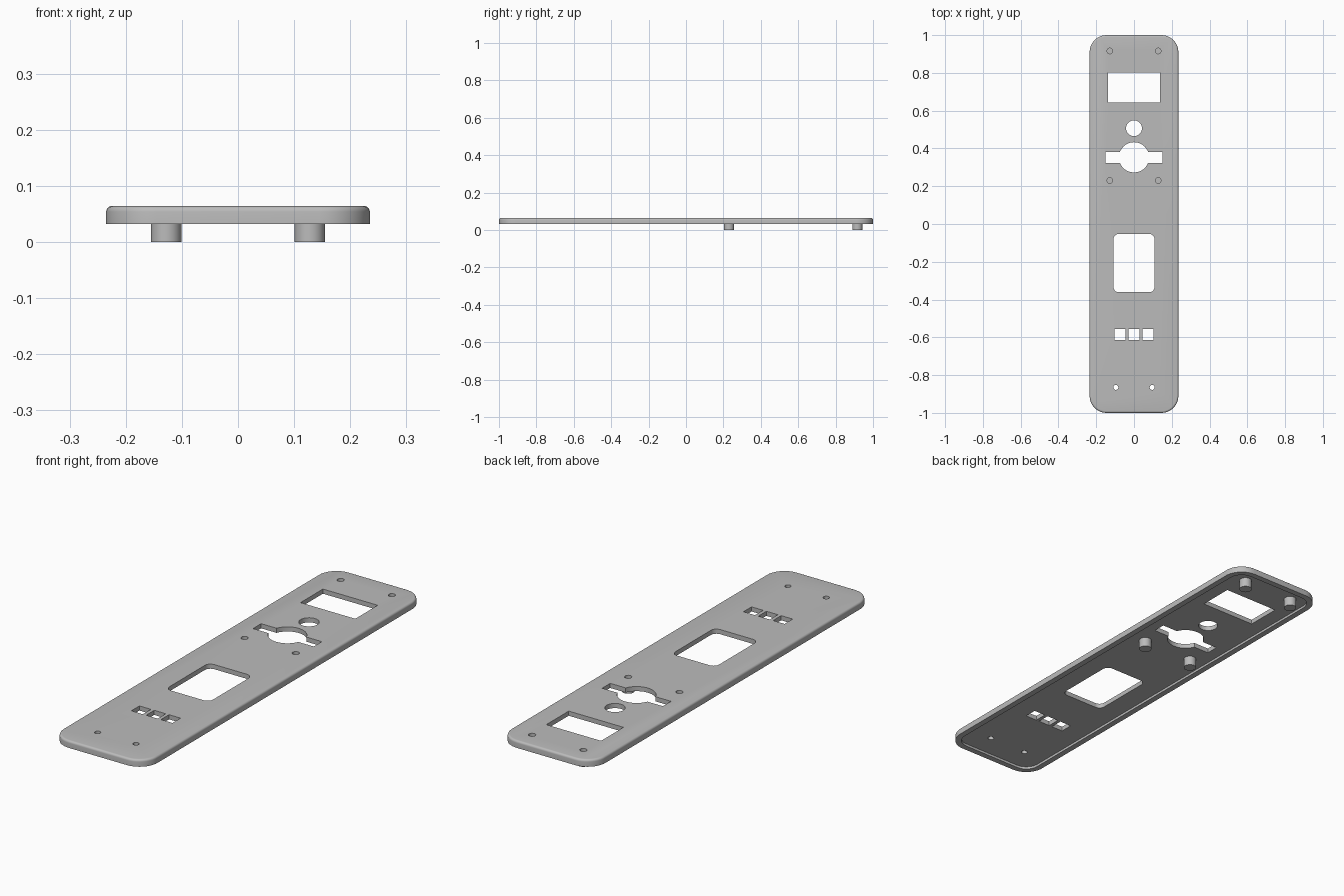
import bpy, bmesh, math

cube = bpy.data.objects.get("Cube")
if cube:
    bpy.data.objects.remove(cube, do_unlink=True)

BASE, TOP, FLOOR = 0.032, 0.064, 0.043

grey = bpy.data.materials.new("plate grey")
grey.use_nodes = True
colour = (0.5, 0.5, 0.5, 1)
grey.diffuse_color = colour
grey.node_tree.nodes["Principled BSDF"].inputs["Base Color"].default_value = colour


def outline(hx, hy, r, steps=10):
    """Rounded rectangle outline, counter-clockwise."""
    if r == 0:
        return [(hx, hy), (-hx, hy), (-hx, -hy), (hx, -hy)]
    pts = []
    for q, (sx, sy) in enumerate([(1, 1), (-1, 1), (-1, -1), (1, -1)]):
        for i in range(steps + 1):
            a = (q + i / steps) * math.pi / 2
            pts.append((sx * (hx - r) + r * math.cos(a),
                        sy * (hy - r) + r * math.sin(a)))
    return pts


def circle(r, n=48):
    return [(r * math.cos(math.tau * i / n), r * math.sin(math.tau * i / n))
            for i in range(n)]


def prism(name, pts, x, y, z0, z1, round_top=0):
    """Extrude an outline from z0 to z1, optionally rounding its top edge."""
    bm = bmesh.new()
    bottom = bm.faces.new([bm.verts.new((x + px, y + py, z0)) for px, py in pts])
    ext = bmesh.ops.extrude_face_region(bm, geom=[bottom], use_keep_orig=True)["geom"]
    bmesh.ops.translate(bm, vec=(0, 0, z1 - z0),
                        verts=[g for g in ext if isinstance(g, bmesh.types.BMVert)])
    bmesh.ops.recalc_face_normals(bm, faces=bm.faces)
    if round_top:
        rim = [e for e in bm.edges if all(v.co.z > z1 - 1e-5 for v in e.verts)]
        bmesh.ops.bevel(bm, geom=rim, offset=round_top, segments=5, profile=0.5,
                        affect='EDGES')
    mesh = bpy.data.meshes.new(name)
    bm.to_mesh(mesh)
    bm.free()
    mesh.materials.append(grey)
    obj = bpy.data.objects.new(name, mesh)
    bpy.context.collection.objects.link(obj)
    return obj


def activate(obj):
    bpy.ops.object.select_all(action='DESELECT')
    obj.select_set(True)
    bpy.context.view_layer.objects.active = obj


def cut(obj, pts, x, y, z0=0.0, z1=0.1):
    cutter = prism("cutter", pts, x, y, z0, z1)
    cutter.hide_render = True
    activate(obj)
    mod = obj.modifiers.new("cut", 'BOOLEAN')
    mod.operation, mod.solver, mod.object = 'DIFFERENCE', 'EXACT', cutter
    bpy.ops.object.modifier_apply(modifier=mod.name)
    bpy.data.objects.remove(cutter, do_unlink=True)


def smooth(obj):
    activate(obj)
    bpy.ops.object.shade_smooth_by_angle(angle=math.radians(30))


# Face plate with rounded top edge and a shallow recess underneath
plate = prism("face_plate", outline(0.235, 1, 0.09), 0, 0, BASE, TOP, 0.01)
cut(plate, outline(0.208, 0.973, 0.063), 0, 0, 0, FLOOR)

# Display opening, small round hole, and round hole with side slots
cut(plate, outline(0.137, 0.08, 0), 0, 0.722)
cut(plate, circle(0.042), 0, 0.507)
cut(plate, circle(0.08), 0, 0.353)
cut(plate, outline(0.152, 0.029, 0), 0, 0.353)

# Rounded window and three square openings
cut(plate, outline(0.109, 0.154, 0.028), 0, -0.207)
for x in (-0.074, 0, 0.074):
    cut(plate, outline(0.029, 0.029, 0), x, -0.586)

# Lower screw holes
for x in (-0.096, 0.096):
    cut(plate, circle(0.013, 24), x, -0.865)

# Standoffs with blind bores opening through the plate
for row, y in (("lower", 0.23), ("upper", 0.916)):
    for side, x in (("right", -0.128), ("left", 0.128)):
        post = prism(f"{row}_{side}_standoff", circle(0.027, 32), x, y, 0, FLOOR)
        for part in (plate, post):
            cut(part, circle(0.015, 24), x, y, 0.012)
        smooth(post)

smooth(plate)
